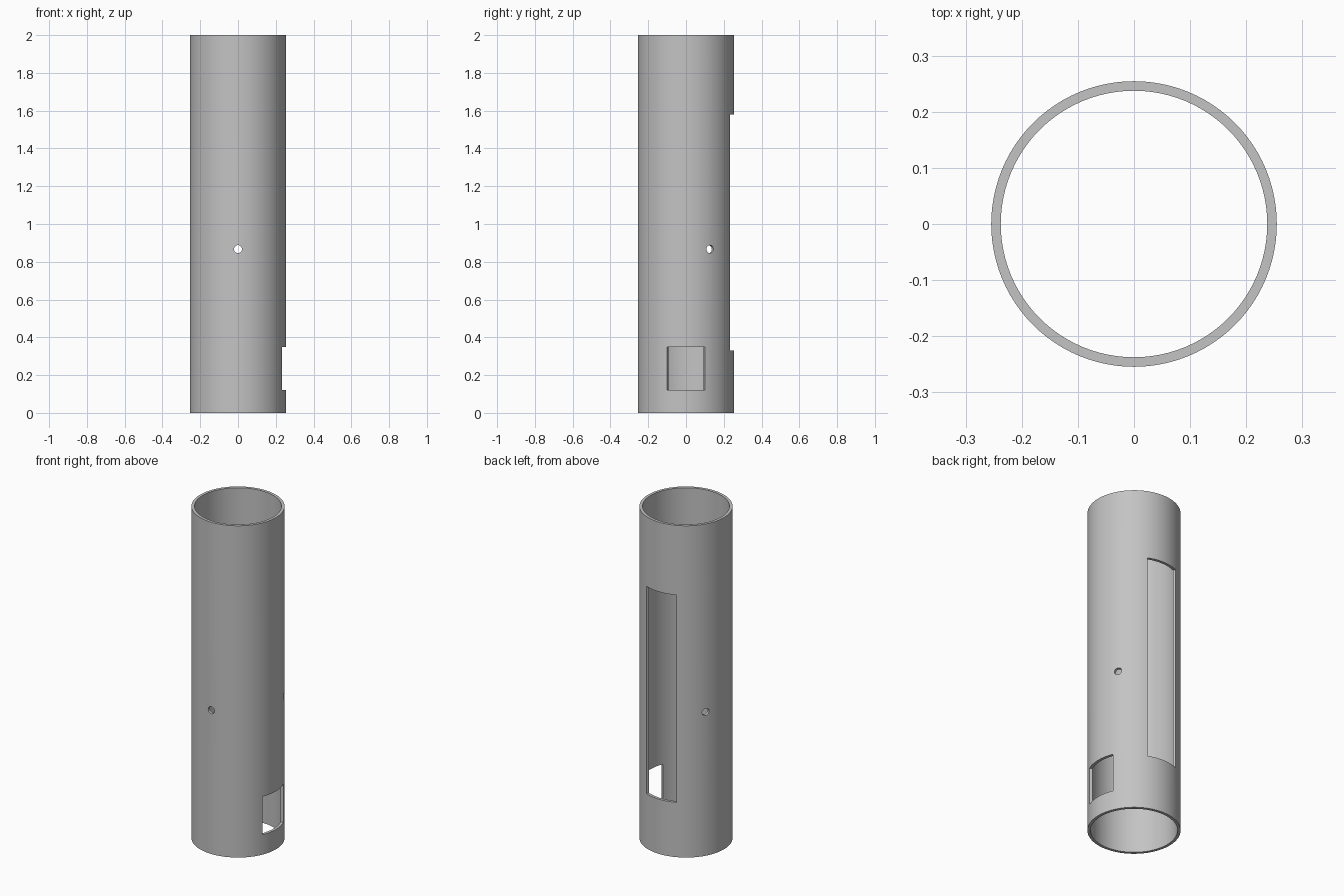
import bpy, bmesh, math
from mathutils import Matrix, Vector

OUTER, INNER, HEIGHT, SEGMENTS = 0.2545, 0.2375, 2.0, 96
HALF_ANGLE = math.radians(23.2)

cube = bpy.data.objects.get("Cube")
if cube:
    bpy.data.objects.remove(cube)

grey = bpy.data.materials.new("plain grey")
grey.use_nodes = True
grey.diffuse_color = (0.55, 0.55, 0.55, 1)
grey.node_tree.nodes["Principled BSDF"].inputs["Base Color"].default_value = grey.diffuse_color


def make_object(name, bm):
    bmesh.ops.recalc_face_normals(bm, faces=bm.faces)
    mesh = bpy.data.meshes.new(name)
    bm.to_mesh(mesh)
    bm.free()
    mesh.materials.append(grey)
    obj = bpy.data.objects.new(name, mesh)
    bpy.context.collection.objects.link(obj)
    return obj


def make_tube():
    """Spin a rectangular wall section around the z axis."""
    bm = bmesh.new()
    section = [(INNER, 0), (OUTER, 0), (OUTER, HEIGHT), (INNER, HEIGHT)]
    verts = [bm.verts.new((r, 0, z)) for r, z in section]
    edges = [bm.edges.new((verts[i], verts[i - 1])) for i in range(4)]
    bmesh.ops.spin(bm, geom=verts + edges, axis=(0, 0, 1), cent=(0, 0, 0),
                   angle=math.tau, steps=SEGMENTS, use_merge=True)
    bmesh.ops.remove_doubles(bm, verts=bm.verts, dist=1e-5)
    return make_object("tube", bm)


def window_cutter(name, angle, low, high):
    """Wedge whose side walls point at the tube's axis."""
    bm = bmesh.new()
    corners = [(r, angle + s * HALF_ANGLE)
               for r, s in ((0.15, -1), (0.4, -1), (0.4, 1), (0.15, 1))]
    base = bm.faces.new([bm.verts.new((r * math.cos(a), r * math.sin(a), low))
                         for r, a in corners])
    top = bmesh.ops.extrude_face_region(bm, geom=[base])["geom"]
    bmesh.ops.translate(bm, vec=(0, 0, high - low),
                        verts=[v for v in top if isinstance(v, bmesh.types.BMVert)])
    return make_object(name, bm)


def hole_cutter(name, angle, z):
    """Round rod pointing outwards through one wall."""
    bm = bmesh.new()
    direction = Vector((math.cos(angle), math.sin(angle), 0))
    matrix = (Matrix.Translation(direction * 0.25 + Vector((0, 0, z)))
              @ direction.to_track_quat("Z", "Y").to_matrix().to_4x4())
    bmesh.ops.create_cone(bm, cap_ends=True, segments=32, radius1=0.021,
                          radius2=0.021, depth=0.2, matrix=matrix)
    return make_object(name, bm)


tube = make_tube()

# Side window, long back slot and three evenly spaced pin holes
cutters = [window_cutter("side_window_cutter", 0, 0.12, 0.35),
           window_cutter("back_slot_cutter", math.pi / 2, 0.33, 1.58)]
cutters += [hole_cutter(f"pin_hole_cutter_{i + 1}", -math.pi / 2 + i * math.tau / 3, 0.867)
            for i in range(3)]

for cutter in cutters:
    cutter.hide_render = True
    cut = tube.modifiers.new(cutter.name, "BOOLEAN")
    cut.operation = "DIFFERENCE"
    cut.solver = "EXACT"
    cut.object = cutter

# Apply the cuts and discard the cutters
bpy.context.view_layer.update()
depsgraph = bpy.context.evaluated_depsgraph_get()
cut_mesh = bpy.data.meshes.new_from_object(tube.evaluated_get(depsgraph))
tube.modifiers.clear()
tube.data = cut_mesh
for cutter in cutters:
    bpy.data.objects.remove(cutter)

# Smooth walls with crisp rims and openings
bpy.ops.object.select_all(action="DESELECT")
tube.select_set(True)
bpy.context.view_layer.objects.active = tube
bpy.ops.object.shade_smooth_by_angle(angle=math.radians(30))
